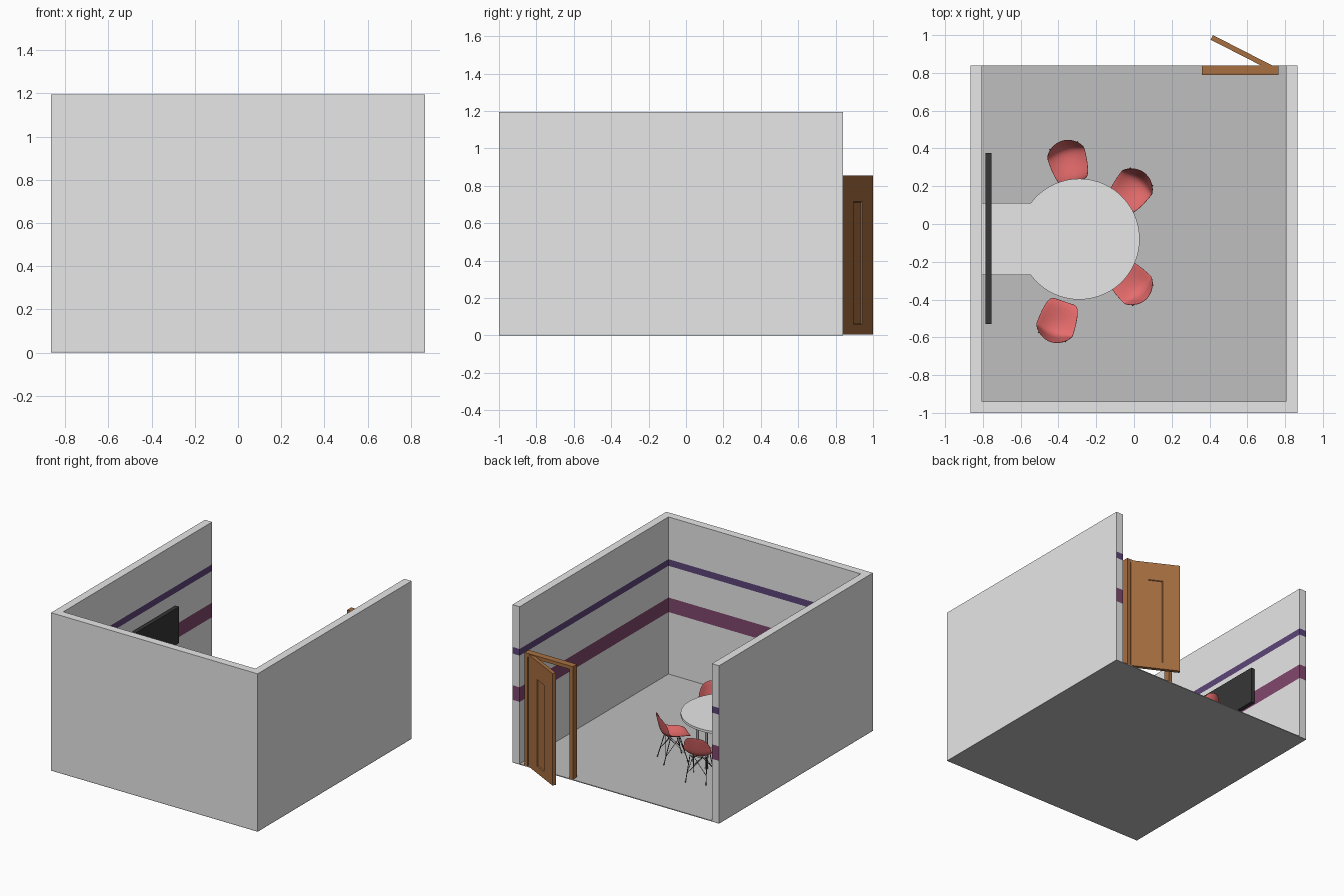
import bpy, bmesh, math
from mathutils import Vector, Matrix

cube = bpy.data.objects.get("Cube")
if cube:
    bpy.data.objects.remove(cube, do_unlink=True)


def material(name, *rgb):
    m = bpy.data.materials.new(name)
    m.use_nodes = True
    m.diffuse_color = (*rgb, 1)
    m.node_tree.nodes["Principled BSDF"].inputs["Base Color"].default_value = (*rgb, 1)
    return m


WHITE = material("white_paint", 0.8, 0.8, 0.8)
FLOOR = material("grey_floor", 0.52, 0.52, 0.52)
PURPLE = material("purple_stripe", 0.11, 0.06, 0.19)
PLUM = material("plum_stripe", 0.22, 0.065, 0.155)
WOOD = material("brown_wood", 0.39, 0.16, 0.053)
RED = material("red_plastic", 0.8, 0.15, 0.15)
BLACK = material("black_screen", 0.037, 0.037, 0.037)
WIRE = material("dark_metal", 0.1, 0.1, 0.1)
STEEL = material("grey_metal", 0.35, 0.35, 0.35)


def finish(name, bm, *mats):
    bmesh.ops.recalc_face_normals(bm, faces=bm.faces)
    mesh = bpy.data.meshes.new(name)
    bm.to_mesh(mesh)
    bm.free()
    for m in mats:
        mesh.materials.append(m)
    ob = bpy.data.objects.new(name, mesh)
    bpy.context.collection.objects.link(ob)
    return ob


def add_box(bm, lo, hi):
    lo, hi = Vector(lo), Vector(hi)
    mat = Matrix.Translation((lo + hi) / 2) @ Matrix.Diagonal((*(hi - lo), 1))
    bmesh.ops.create_cube(bm, size=1, matrix=mat)


def box(name, lo, hi, mat):
    bm = bmesh.new()
    add_box(bm, lo, hi)
    return finish(name, bm, mat)


def add_rod(bm, a, b, r, sides=8):
    a, b = Vector(a), Vector(b)
    d = b - a
    mat = Matrix.Translation((a + b) / 2) @ d.to_track_quat('Z', 'Y').to_matrix().to_4x4()
    bmesh.ops.create_cone(bm, cap_ends=True, segments=sides, radius1=r, radius2=r,
                          depth=d.length, matrix=mat)


def smooth(ob, angle=40):
    bpy.ops.object.select_all(action='DESELECT')
    ob.select_set(True)
    bpy.context.view_layer.objects.active = ob
    bpy.ops.object.shade_smooth_by_angle(angle=math.radians(angle))


# Room: floor slab and a U of walls, striped inside and on the end faces
X, FRONT, BACK, T, H, F = 0.865, -1.0, 0.84, 0.06, 1.195, 0.006
box("floor", (-X, FRONT, 0), (X, BACK, F), FLOOR)

xi = X - T
plan = [(-X, BACK), (-X, FRONT), (X, FRONT), (X, BACK),
        (xi, BACK), (xi, FRONT + T), (-xi, FRONT + T), (-xi, BACK)]
levels = [F, 0.475, 0.585, 0.825, 0.875, H]
band_mat = [0, 1, 0, 2, 0]
bm = bmesh.new()
rings = [[bm.verts.new((x, y, z)) for x, y in plan] for z in levels]
n = len(plan)
for band, (low, high) in enumerate(zip(rings, rings[1:])):
    for i in range(n):
        j = (i + 1) % n
        f = bm.faces.new((low[i], low[j], high[j], high[i]))
        f.material_index = band_mat[band] if i > 2 else 0
for ring in (rings[0], rings[-1]):
    for k in range(3):
        bm.faces.new((ring[k], ring[k + 1], ring[6 - k], ring[7 - k]))
finish("walls", bm, WHITE, PLUM, PURPLE)

# Door frame
bm = bmesh.new()
D0, D1, DT, DH = 0.36, 0.765, 0.026, 0.86
add_box(bm, (D0, 0.79, F), (D0 + DT, BACK, DH - DT))
add_box(bm, (D1 - DT, 0.79, F), (D1, BACK, DH - DT))
add_box(bm, (D0, 0.79, DH - DT), (D1, BACK, DH))
finish("door_frame", bm, WOOD)

# Open door leaf with a recessed panel on both sides
bm = bmesh.new()
W = D1 - D0 - 2 * DT
add_box(bm, (0, -0.0135, F), (W, 0.0135, DH - 0.006))
sides = [f for f in bm.faces if abs(f.calc_center_median().y) > 0.01]
bmesh.ops.inset_individual(bm, faces=sides, thickness=0.02)
for f in sides:
    mid = f.calc_center_median()
    for v in f.verts:
        v.co.x = W / 2 + math.copysign(0.052, v.co.x - mid.x)
        v.co.z = 0.715 if v.co.z > mid.z else 0.06
bmesh.ops.inset_individual(bm, faces=sides, thickness=0.005, depth=-0.006)
leaf = finish("door_leaf", bm, WOOD)
leaf.location = (0.726, 0.827, 0)
leaf.rotation_euler.z = math.radians(152.9)

# Wall screen
box("wall_screen", (-0.785, -0.53, 0.47), (-0.755, 0.375, 0.745), BLACK)

# Table: round end joined to a straight leaf that meets the wall
CX, CY, R, HW, TOP = -0.29, -0.08, 0.32, 0.19, 0.335
a = math.pi - math.asin(HW / R)
outline = [(-xi, CY - HW)]
for i in range(49):
    t = -a + 2 * a * i / 48
    outline.append((CX + R * math.cos(t), CY + R * math.sin(t)))
outline.append((-xi, CY + HW))
bm = bmesh.new()
face = bm.faces.new([bm.verts.new((x, y, TOP - 0.018)) for x, y in outline])
ext = bmesh.ops.extrude_face_region(bm, geom=[face], use_keep_orig=True)
up = [v for v in ext["geom"] if isinstance(v, bmesh.types.BMVert)]
bmesh.ops.translate(bm, verts=up, vec=(0, 0, 0.018))
smooth(finish("table_top", bm, WHITE))

bm = bmesh.new()
for dx, dy in ((1, 0), (0, 1), (-1, 0), (0, -1)):
    x, y = CX + dx * 0.25, CY + dy * 0.25
    add_rod(bm, (x, y, F), (x, y, TOP - 0.018), 0.01, 12)
smooth(finish("table_legs", bm, STEEL))

# Chair shell side profile: depth, height, half width, side lift, side wrap
shell = [(-0.112, 0.196, 0.070, 0.003, 0),
         (-0.085, 0.205, 0.088, 0.010, 0),
         (-0.025, 0.196, 0.100, 0.024, 0),
         (0.040, 0.194, 0.104, 0.038, 0),
         (0.078, 0.215, 0.102, 0.035, 0.022),
         (0.094, 0.265, 0.098, 0.015, 0.036),
         (0.106, 0.320, 0.088, 0.000, 0.030),
         (0.116, 0.365, 0.056, -0.012, 0.016)]


def chair(name, x, y, back_angle):
    place = Matrix.Translation((x, y, 0)) @ Matrix.Rotation(math.radians(back_angle), 4, 'Z')
    bm = bmesh.new()
    rows = []
    for d, z, w, lift, wrap in shell:
        row = []
        for k in range(7):
            s = k / 3 - 1
            row.append(bm.verts.new((d - wrap * s * s, w * s, z + lift * s * s)))
        rows.append(row)
    for r0, r1 in zip(rows, rows[1:]):
        for k in range(6):
            bm.faces.new((r0[k], r0[k + 1], r1[k + 1], r1[k]))
    seat = finish(name + "_shell", bm, RED)
    seat.matrix_world = place
    sol = seat.modifiers.new("thickness", 'SOLIDIFY')
    sol.thickness = 0.006
    sol.offset = 0
    sub = seat.modifiers.new("rounding", 'SUBSURF')
    sub.levels = sub.render_levels = 2
    for p in seat.data.polygons:
        p.use_smooth = True

    # Splayed wire legs with crossed braces
    bm = bmesh.new()
    for sx in (-1, 1):
        for sy in (-1, 1):
            foot = (sx * 0.088, sy * 0.075, F)
            add_rod(bm, foot, (sx * 0.035, sy * 0.06, 0.195), 0.003)
            add_rod(bm, (sx * 0.07, sy * 0.07, 0.07), (sx * 0.04, -sy * 0.03, 0.185), 0.002)
            add_rod(bm, (sx * 0.07, sy * 0.07, 0.07), (-sx * 0.03, sy * 0.05, 0.185), 0.002)
        add_rod(bm, (sx * 0.037, -0.06, 0.188), (sx * 0.037, 0.06, 0.188), 0.003)
    legs = finish(name + "_legs", bm, WIRE)
    legs.matrix_world = place
    smooth(legs)


for i, spot in enumerate([(-0.348, 0.33, 106), (-0.015, 0.18, 52),
                          (-0.015, -0.315, -45), (-0.405, -0.515, -109)]):
    chair(f"chair_{i + 1}", *spot)
